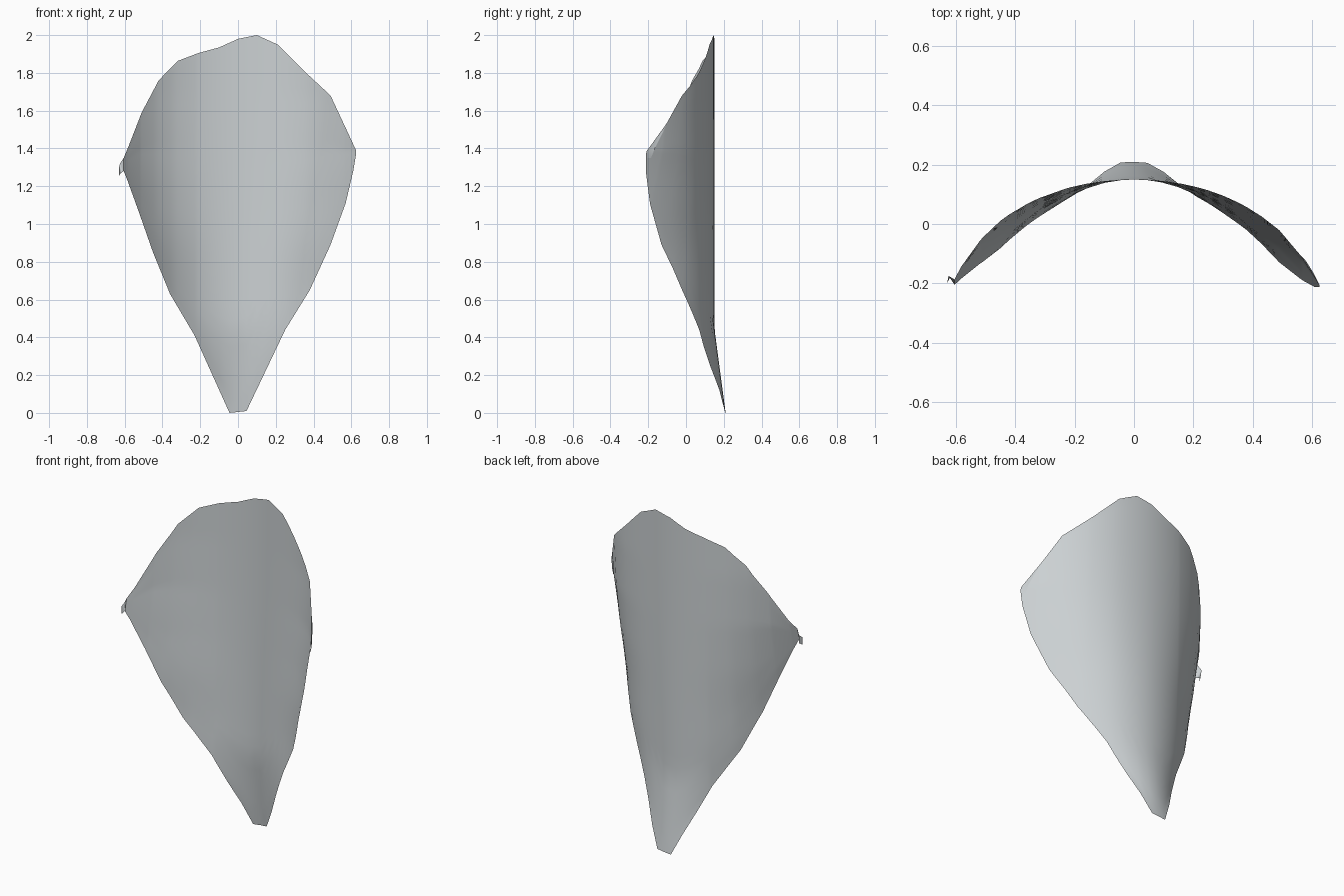
import bpy
import bmesh

cube = bpy.data.objects.get("Cube")
if cube:
    bpy.data.objects.remove(cube, do_unlink=True)

# One pale grey for the whole petal
grey = bpy.data.materials.new("pale_grey")
grey.use_nodes = True
colour = (0.60, 0.635, 0.65, 1)
grey.diffuse_color = colour
grey.node_tree.nodes["Principled BSDF"].inputs["Base Color"].default_value = colour

# Outline as upper and lower edges (x, z)
UPPER = [(-0.605, 1.35), (-0.58, 1.41), (-0.51, 1.59), (-0.42, 1.76), (-0.32, 1.863),
         (-0.21, 1.905), (-0.1, 1.935), (0, 1.98), (0.1, 2.0), (0.21, 1.95),
         (0.35, 1.81), (0.49, 1.68), (0.56, 1.53), (0.625, 1.39)]
LOWER = [(-0.605, 1.28), (-0.585, 1.23), (-0.52, 1.05), (-0.45, 0.85), (-0.36, 0.63),
         (-0.23, 0.41), (-0.045, 0), (0.045, 0.01), (0.25, 0.44), (0.38, 0.65),
         (0.49, 0.89), (0.57, 1.11), (0.61, 1.28), (0.625, 1.37)]
# Strength of the cupping by height
CUP = [(0, 2), (0.2, 3.4), (0.44, 2), (0.65, 1.65), (0.89, 1.47),
       (1.11, 1.22), (1.39, 1), (1.68, 0.9), (2, 0.9)]


def lerp_curve(points, t):
    for (a, va), (b, vb) in zip(points, points[1:]):
        if t <= b:
            return va + (vb - va) * max(0, t - a) / (b - a)
    return points[-1][1]


def depth(x, z):
    spine = 0.15 + 0.06 * max(0, 1 - z / 0.45)
    return spine - (0.6 * x ** 2 + 0.8 * x ** 4) * lerp_curve(CUP, z)


def make_object(name, rows):
    """Skin a sheet across rows holding equally many points."""
    bm = bmesh.new()
    grid = [[bm.verts.new(p) for p in row] for row in rows]
    for a, b in zip(grid, grid[1:]):
        for i in range(len(a) - 1):
            bm.faces.new((a[i], b[i], b[i + 1], a[i + 1]))
    mesh = bpy.data.meshes.new(name)
    bm.to_mesh(mesh)
    bm.free()
    mesh.materials.append(grey)
    mesh.shade_smooth()
    obj = bpy.data.objects.new(name, mesh)
    bpy.context.collection.objects.link(obj)
    return obj


# Cupped blade, skinned column by column between the two edges
knots = sorted({x for x, _ in UPPER + LOWER} | {-0.16, 0.16, 0.3, 0.43})
STEPS = 28
columns = []
for x in knots:
    low, high = lerp_curve(LOWER, x), lerp_curve(UPPER, x)
    heights = [low + (high - low) * i / STEPS for i in range(STEPS + 1)]
    columns.append([(x, depth(x, z), z) for z in heights])
make_object("petal_blade", columns)

# Curled tip hanging from the right corner
make_object("curled_tip", [
    [(-0.605, depth(-0.605, z), z) for z in (1.28, 1.35)],
    [(-0.62, -0.18, 1.27), (-0.625, -0.175, 1.32)],
    [(-0.63, -0.2, 1.255), (-0.63, -0.2, 1.30)],
])

# Narrow fold along the left corner
make_object("folded_edge", [
    [(0.56, depth(0.56, 1.53), 1.53), (0.58, -0.125, 1.48)],
    [(0.625, -0.205, 1.39), (0.605, -0.165, 1.40)],
    [(0.622, -0.205, 1.35), (0.61, -0.185, 1.35)],
])
